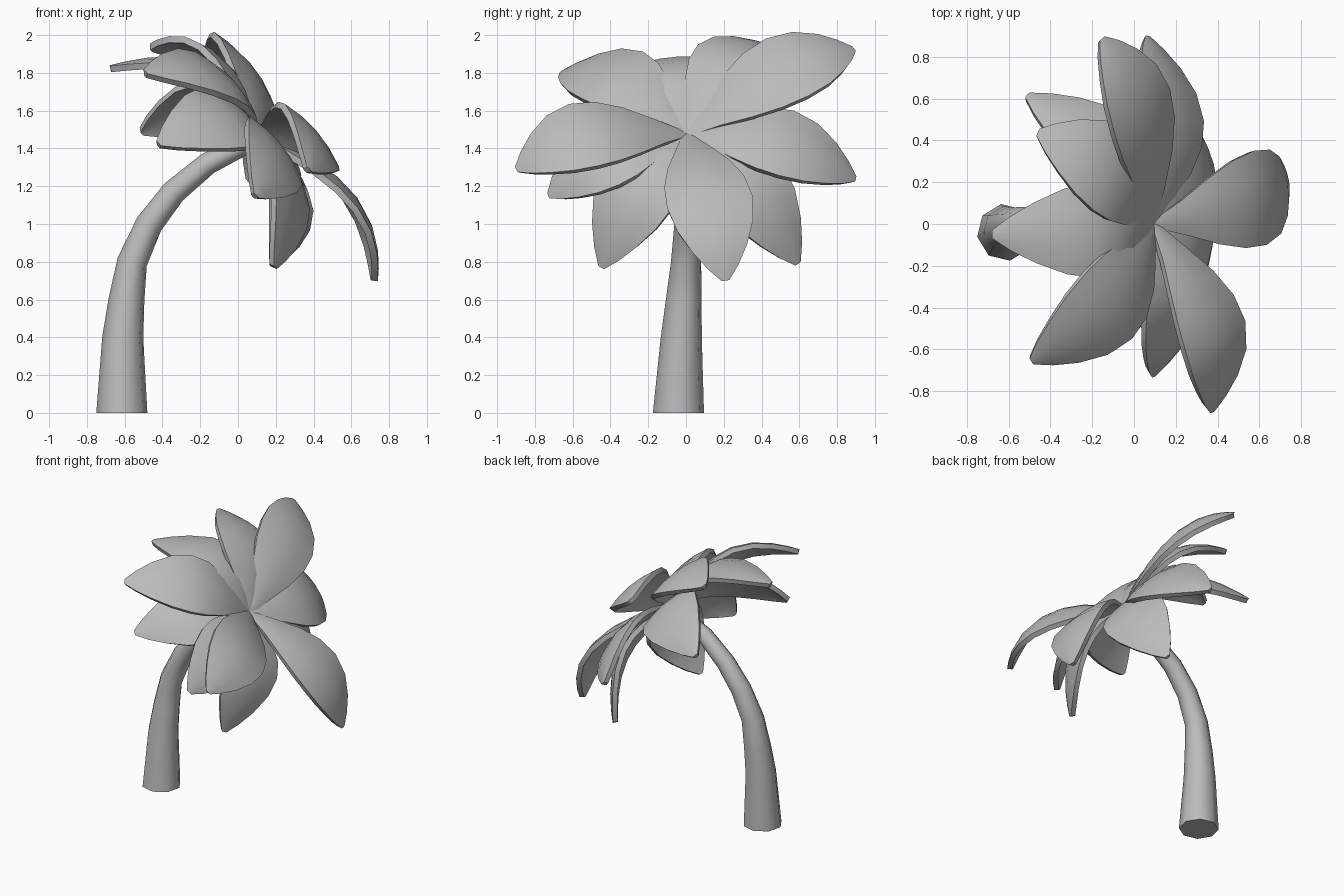
import bpy, bmesh, math
from mathutils import Vector

cube = bpy.data.objects.get("Cube")
if cube:
    bpy.data.objects.remove(cube)

grey = bpy.data.materials.new("plain_grey")
grey.use_nodes = True
colour = (0.5, 0.5, 0.5, 1)
grey.diffuse_color = colour
grey.node_tree.nodes["Principled BSDF"].inputs["Base Color"].default_value = colour


def finish(name, bm, angle):
    bmesh.ops.recalc_face_normals(bm, faces=bm.faces)
    mesh = bpy.data.meshes.new(name)
    bm.to_mesh(mesh)
    bm.free()
    mesh.materials.append(grey)
    obj = bpy.data.objects.new(name, mesh)
    bpy.context.collection.objects.link(obj)
    bpy.ops.object.select_all(action="DESELECT")
    obj.select_set(True)
    bpy.context.view_layer.objects.active = obj
    bpy.ops.object.shade_smooth_by_angle(angle=math.radians(angle))


def bridge(bm, rows, closed):
    for a, b in zip(rows, rows[1:]):
        for i in range(len(a) if closed else len(a) - 1):
            j = (i + 1) % len(a)
            bm.faces.new((a[i], a[j], b[j], b[i]))


# Leaning trunk: eight-sided rings along a bent path (x, y, z, radius)
path = [(-.615, -.04, 0, .137), (-.61, -.025, .4, .11), (-.59, -.012, .6, .096),
        (-.56, 0, .8, .081), (-.47, .01, 1.0, .073), (-.34, .01, 1.17, .067),
        (-.16, 0, 1.32, .06), (.1, 0, 1.45, .05)]
bm = bmesh.new()
rings = []
for k, (x, y, z, r) in enumerate(path):
    before, after = path[max(k - 1, 0)], path[min(k + 1, len(path) - 1)]
    along = Vector(after[:3]) - Vector(before[:3])
    if k == 0:
        along = Vector((0, 0, 1))
    side = Vector((0, 1, 0))
    out = side.cross(along).normalized()
    rings.append([bm.verts.new(Vector((x, y, z)) + r * (
        math.cos(a) * out + math.sin(a) * side))
        for a in (math.tau * (i + .2) / 8 for i in range(8))])
bridge(bm, rings, True)
bm.faces.new(rings[0])
bm.faces.new(rings[-1])
finish("trunk", bm, 50)

# Fronds: blades fanning around the tilted crown axis and drooping at the tip
AXIS = Vector((.75, 0, .65)).normalized()
CROWN = Vector((.1, 0, 1.48))
OUTLINE = [(0, .02), (.15, .09), (.3, .165), (.45, .215), (.6, .23),
           (.75, .205), (.87, .145), (.95, .08), (1, .02)]


def frond(name, tip, lift):
    tip = Vector(tip)
    rise = CROWN.lerp(tip, 1 / 3) + AXIS * lift * .55
    droop = CROWN.lerp(tip, 2 / 3) + AXIS * lift
    bm = bmesh.new()
    rows = []
    for t, half in OUTLINE:
        u = 1 - t
        mid = (CROWN * u ** 3 + rise * 3 * t * u * u
               + droop * 3 * t * t * u + tip * t ** 3)
        along = ((rise - CROWN) * u * u + (droop - rise) * 2 * t * u
                 + (tip - droop) * t * t)
        across = (tip - CROWN).cross(AXIS).normalized()
        normal = across.cross(along).normalized()
        rows.append([bm.verts.new(mid + across * half * s
                                  - normal * .14 * half * s * s)
                     for s in (-1, -.5, 0, .5, 1)])
    bridge(bm, rows, False)
    # Thicken the blade away from its upper face
    bmesh.ops.recalc_face_normals(bm, faces=bm.faces)
    if sum(f.normal.dot(AXIS) for f in bm.faces) < 0:
        bmesh.ops.reverse_faces(bm, faces=bm.faces)
    bmesh.ops.solidify(bm, geom=bm.faces[:], thickness=.035)
    finish(name, bm, 40)


# Each frond: tip position and how far it arches off the straight line
upper = [((-.15, .89, 1.93), .26), ((.38, -.9, 1.29), .33),
         ((.74, .21, .7), .33), ((-.49, -.66, 1.81), .35),
         ((-.46, .44, 1.95), .32)]
lower = [((.07, .9, 1.24), .29), ((.1, -.73, 1.15), .28),
         ((.2, .595, .79), .36), ((.2, -.45, .77), .36),
         ((-.51, .62, 1.5), .38), ((-.68, -.05, 1.84), .42),
         ((-.42, -.64, 1.43), .36)]
for layer, fronds in (("upper", upper), ("lower", lower)):
    for i, (tip, lift) in enumerate(fronds):
        frond(f"{layer}_frond_{i + 1}", tip, lift)
